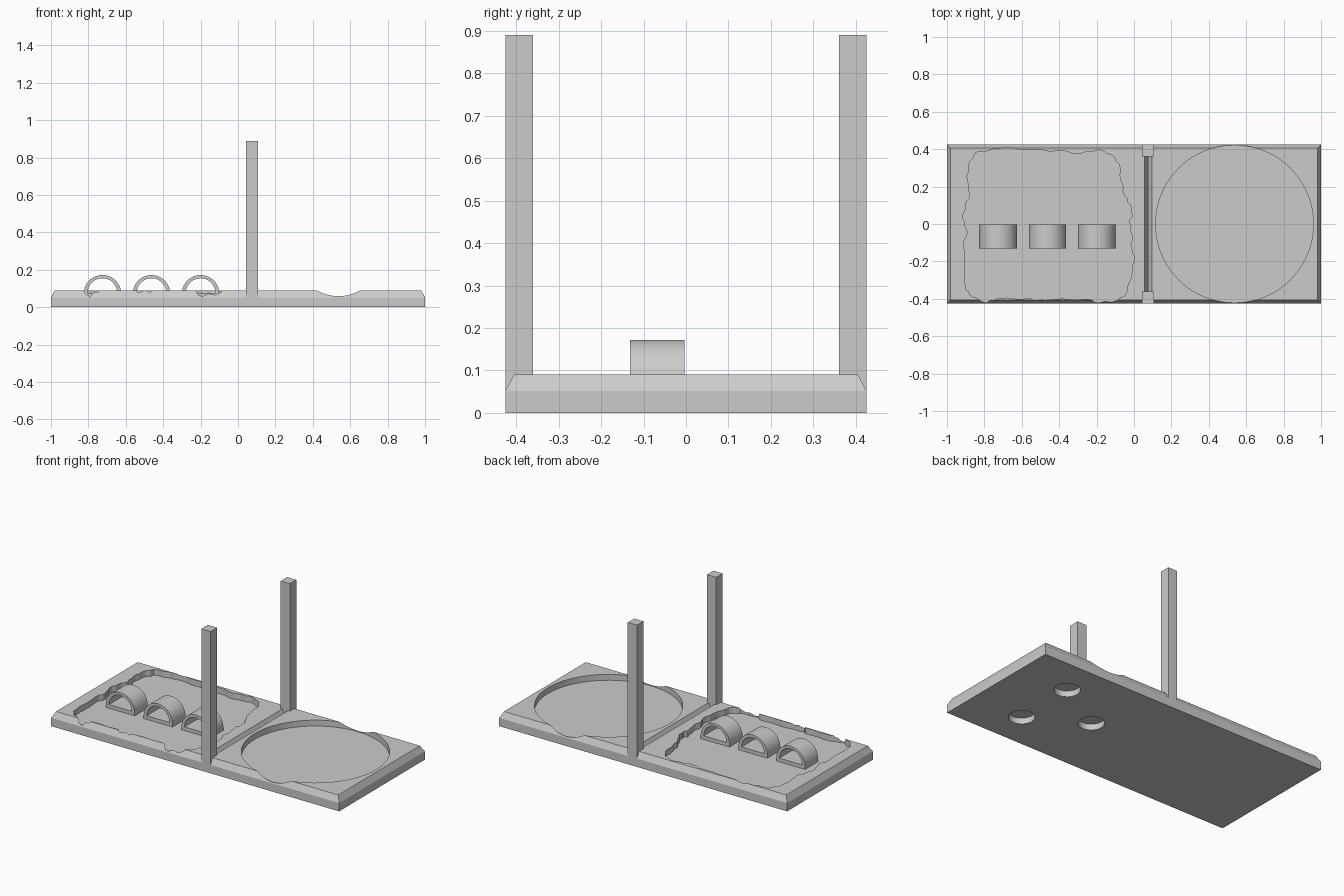
import bpy, bmesh, math
from mathutils import Vector

cube = bpy.data.objects.get("Cube")
if cube:
    bpy.data.objects.remove(cube, do_unlink=True)

HALF_DEPTH, TOP, SHOULDER, BEVEL = 0.425, 0.09, 0.052, 0.02
FLOOR, SEAM_X = 0.053, 0.075
DISC_X, HORDE_X = 0.5375, -0.4625

grey = bpy.data.materials.new("plain grey")
grey.use_nodes = True
grey.diffuse_color = (0.6, 0.6, 0.6, 1)
grey.node_tree.nodes["Principled BSDF"].inputs["Base Color"].default_value = grey.diffuse_color


def extrude(name, outline, start, end):
    """Solid made by sweeping a flat outline from start to end."""
    bm = bmesh.new()
    face = bm.faces.new([bm.verts.new(Vector(p) + Vector(start)) for p in outline])
    swept = bmesh.ops.extrude_face_region(bm, geom=[face])
    moved = [v for v in swept["geom"] if isinstance(v, bmesh.types.BMVert)]
    bmesh.ops.translate(bm, verts=moved, vec=Vector(end) - Vector(start))
    bmesh.ops.recalc_face_normals(bm, faces=bm.faces)
    mesh = bpy.data.meshes.new(name)
    bm.to_mesh(mesh)
    bm.free()
    mesh.materials.append(grey)
    obj = bpy.data.objects.new(name, mesh)
    bpy.context.collection.objects.link(obj)
    return obj


def disc(name, x, y, radius, low, high, sides=96):
    turns = [math.tau * i / sides for i in range(sides)]
    ring = [(radius * math.cos(t), radius * math.sin(t), 0) for t in turns]
    return extrude(name, ring, (x, y, low), (x, y, high))


def carve(target, cutter):
    """Subtract the cutter for good, then drop it."""
    mod = target.modifiers.new("carve", 'BOOLEAN')
    mod.operation, mod.solver, mod.object = 'DIFFERENCE', 'EXACT', cutter
    bpy.context.view_layer.update()
    graph = bpy.context.evaluated_depsgraph_get()
    result = bpy.data.meshes.new_from_object(target.evaluated_get(graph))
    target.modifiers.clear()
    target.data = result
    bpy.data.objects.remove(cutter, do_unlink=True)


def arc(radius, z, steps=32):
    """Half circle in the xz plane, from right to left."""
    turns = [math.pi * i / steps for i in range(steps + 1)]
    return [(radius * math.cos(t), 0, z + radius * math.sin(t)) for t in turns]


# Tray slab with sloping upper edges
slab = [(-1, -HALF_DEPTH, 0), (1, -HALF_DEPTH, 0), (1, HALF_DEPTH, 0), (-1, HALF_DEPTH, 0)]
tray = extrude("tray", slab, (0, 0, 0), (0, 0, TOP))
bm = bmesh.new()
bm.from_mesh(tray.data)
for v in [v for v in bm.verts if v.co.z > SHOULDER]:
    v.co.z = SHOULDER
lid = next(f for f in bm.faces if f.normal.z > 0.9)
rim = bmesh.ops.extrude_face_region(bm, geom=[lid])
bm.faces.remove(lid) if lid.is_valid else None
for v in rim["geom"]:
    if isinstance(v, bmesh.types.BMVert):
        v.co.x -= math.copysign(BEVEL, v.co.x)
        v.co.y -= math.copysign(BEVEL, v.co.y)
        v.co.z = TOP
bmesh.ops.recalc_face_normals(bm, faces=bm.faces)
bm.to_mesh(tray.data)
bm.free()

# V groove dividing the two halves
wide = BEVEL * 1.5
deep = (TOP - SHOULDER) / 2
vee = [(0, 0, SHOULDER), (wide, 0, SHOULDER + wide * 2 * deep / BEVEL),
       (-wide, 0, SHOULDER + wide * 2 * deep / BEVEL)]
carve(tray, extrude("groove cutter", vee, (SEAM_X, -1, 0), (SEAM_X, 1, 0)))

# Round recess, with three blind holes beneath it
carve(tray, disc("round cutter", DISC_X, 0, 0.4215, FLOOR, 1))
for k in range(3):
    turn = math.radians(60 + 120 * k)
    carve(tray, disc("hole cutter", DISC_X + 0.227 * math.cos(turn),
                     0.227 * math.sin(turn), 0.074, -1, 0.037, 48))

# Ragged recess, outline in hundredths of a unit
ragged = [(-85, 38), (-77, 39.5), (-70, 40.7), (-56, 39.6), (-40, 39), (-29, 37.5),
          (-19, 39.6), (-12, 37), (-8, 32), (-7, 23), (-5, 15), (-2, 10), (-1, 5),
          (-2.6, 1), (-1, -6), (-1.6, -13), (0, -17), (-1, -25), (-4, -37), (-9, -41),
          (-19, -42.2), (-25, -40), (-45, -40.4), (-52, -41), (-57, -39.8), (-73, -39.8),
          (-79, -42.2), (-86, -39), (-90, -35), (-91, -11), (-89, -4), (-91.5, 3),
          (-90, 10), (-87.5, 16), (-89, 23), (-88.5, 31)]


def scallop(points, bulge=0.004):
    """Split each stretch in three and nudge the new points to roughen the line."""
    rough = []
    for i, p in enumerate(points):
        a, b = Vector(p) / 100, Vector(points[(i + 1) % len(points)]) / 100
        side = (b - a).orthogonal().normalized() * min(bulge, (b - a).length / 12)
        rough += [a, a.lerp(b, 1 / 3) + side, a.lerp(b, 2 / 3) - side]
    return [(q.x, max(-0.4225, q.y), 0) for q in rough]


carve(tray, extrude("ragged cutter", scallop(ragged), (0, 0, FLOOR), (0, 0, 1)))

# Three D-shaped hoops standing in the ragged recess
for k, label in enumerate(("right", "middle", "left")):
    x = HORDE_X + (k - 1) * 0.2625
    shell = [(0.1, 0, FLOOR)] + arc(0.1, 0.072) + [(-0.1, 0, FLOOR)]
    hoop = extrude(label + "_hoop", shell, (x, -0.132, 0), (x, -0.003, 0))
    carve(hoop, extrude("hoop cutter", arc(0.079, 0.076), (x, -1, 0), (x, 1, 0)))
    bpy.context.view_layer.objects.active = hoop
    hoop.select_set(True)
    bpy.ops.object.shade_smooth_by_angle(angle=math.radians(30))
    hoop.select_set(False)

# Square posts at both ends of the groove
half = 0.032
square = [(-half, -half, 0), (half, -half, 0), (half, half, 0), (-half, half, 0)]
for label, side in (("front", -1), ("back", 1)):
    y = side * (HALF_DEPTH - half)
    extrude(label + "_post", square, (SEAM_X, y, SHOULDER), (SEAM_X, y, 0.89))
